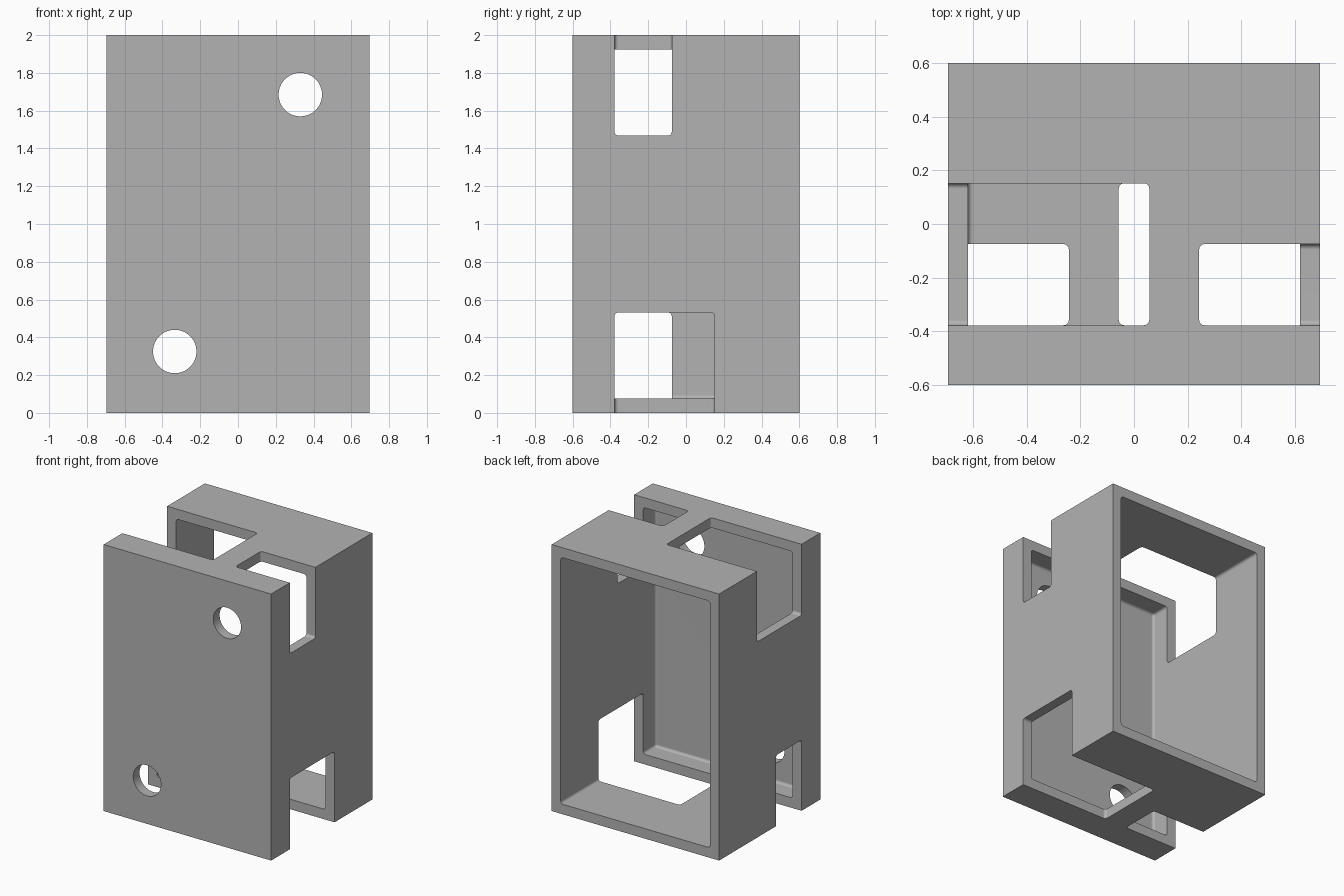
import bpy, bmesh, math
from mathutils import Vector, Matrix

default = bpy.data.objects.get("Cube")
if default:
    bpy.data.objects.remove(default, do_unlink=True)

HALF_X, HALF_Y, HEIGHT, WALL = 0.695, 0.6, 2.0, 0.075
FILLET = 0.02

grey = bpy.data.materials.new("plain grey")
grey.use_nodes = True
colour = (0.45, 0.45, 0.45, 1)
grey.diffuse_color = colour
grey.node_tree.nodes["Principled BSDF"].inputs["Base Color"].default_value = colour


def finish(name, bm):
    mesh = bpy.data.meshes.new(name)
    bm.to_mesh(mesh)
    bm.free()
    mesh.materials.append(grey)
    obj = bpy.data.objects.new(name, mesh)
    bpy.context.collection.objects.link(obj)
    return obj


def box(name, low, high, fillet=0):
    low, high = Vector(low), Vector(high)
    bm = bmesh.new()
    bmesh.ops.create_cube(bm, size=1)
    for v in bm.verts:
        v.co = (low + high) / 2 + v.co * (high - low)
    if fillet:
        bmesh.ops.bevel(bm, geom=bm.edges[:], offset=fillet, segments=4,
                        profile=0.5, affect='EDGES')
    return finish(name, bm)


def drill(name, x, z, radius):
    bm = bmesh.new()
    turn = Matrix.Translation((x, -HALF_Y, z)) @ Matrix.Rotation(math.pi / 2, 4, 'X')
    bmesh.ops.create_cone(bm, cap_ends=True, segments=64, radius1=radius,
                          radius2=radius, depth=0.4, matrix=turn)
    return finish(name, bm)


# Outer block of the open-backed housing
housing = box("housing", (-HALF_X, -HALF_Y, 0), (HALF_X, HALF_Y, HEIGHT))

# Hollow interior, open at the back
cutters = [box("cavity_cutter", (WALL - HALF_X, WALL - HALF_Y, WALL),
               (HALF_X - WALL, 1, HEIGHT - WALL), FILLET)]

# Corner notches: wide ones and narrow ones, repeated by a half turn
front, narrow, wide = -0.378, -0.075, 0.152
top, bottom = (1.468, 2.3), (-0.3, 0.532)
for name, xs, back, zs in (
        ("upper_wide_notch", (-1, 0.057), wide, top),
        ("lower_wide_notch", (-0.057, 1), wide, bottom),
        ("upper_narrow_notch", (0.243, 1), narrow, top),
        ("lower_narrow_notch", (-1, -0.243), narrow, bottom)):
    cutters.append(box(name, (xs[0], front, zs[0]), (xs[1], back, zs[1]), FILLET))

# Round holes through the front wall
for x, z in ((0.33, 1.685), (-0.335, 0.325)):
    cutters.append(drill("front_hole", x, z, 0.115))

# Cut everything out of the block
bpy.ops.object.select_all(action='DESELECT')
bpy.context.view_layer.objects.active = housing
housing.select_set(True)
for cutter in cutters:
    cut = housing.modifiers.new(cutter.name, 'BOOLEAN')
    cut.operation, cut.solver, cut.object = 'DIFFERENCE', 'EXACT', cutter
    bpy.ops.object.modifier_apply(modifier=cut.name)
    bpy.data.objects.remove(cutter, do_unlink=True)

# Smooth fillets and holes while the walls stay flat
bpy.ops.object.shade_smooth_by_angle(angle=math.radians(30))
weighted = housing.modifiers.new("flat walls", 'WEIGHTED_NORMAL')
weighted.keep_sharp = True
